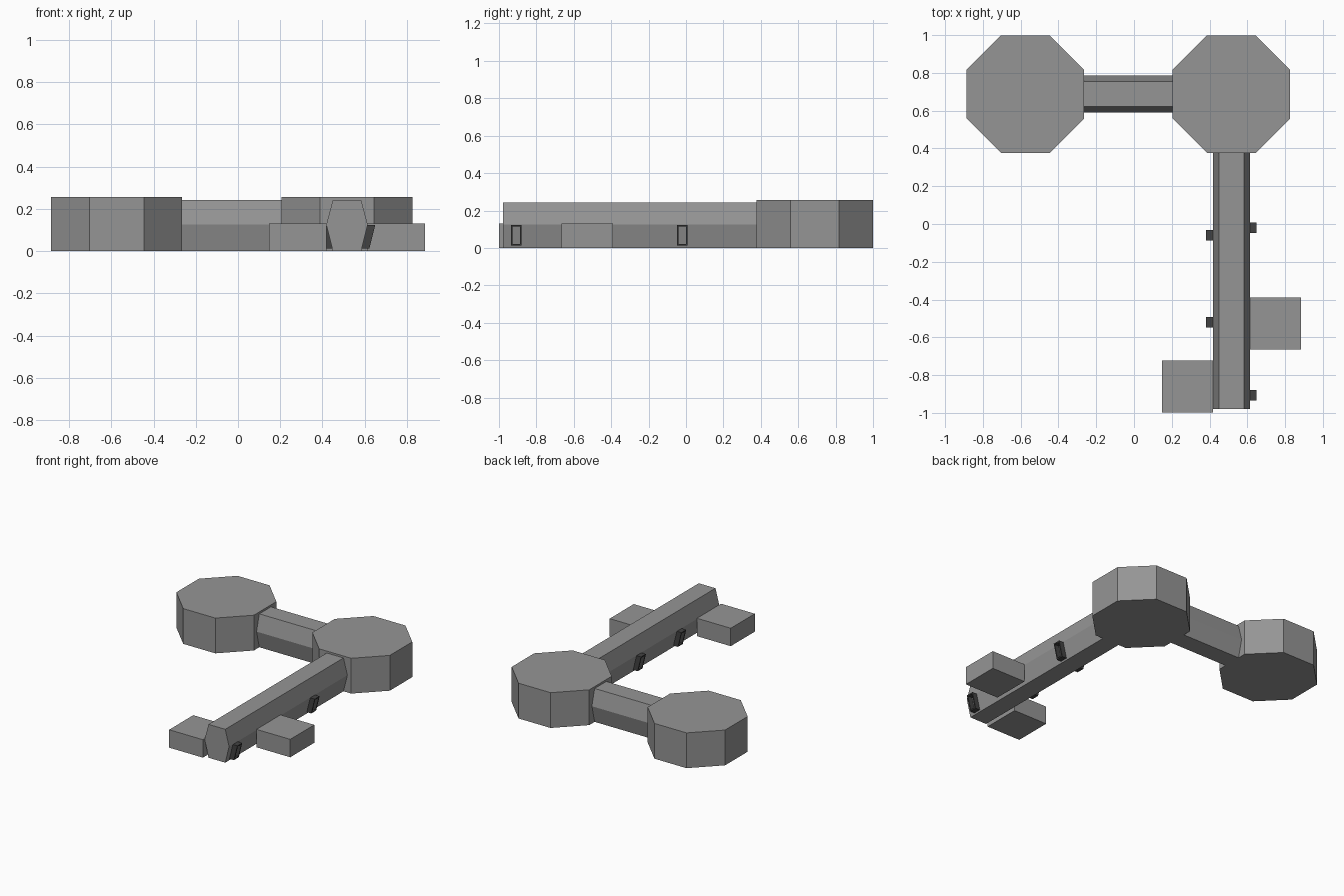
import bpy, bmesh, math

if "Cube" in bpy.data.objects:
    bpy.data.objects.remove(bpy.data.objects["Cube"])

CX, CY = 0.516, 0.688   # centre lines of the long and the link corridor
HALF, TOP, MID, HIGH = 0.098, 0.067, 0.125, 0.242


def material(name, value):
    mat = bpy.data.materials.new(name)
    mat.diffuse_color = (value, value, value, 1)
    mat.use_nodes = True
    mat.node_tree.nodes["Principled BSDF"].inputs["Base Color"].default_value = mat.diffuse_color
    return mat


hull = material("hull_grey", 0.30)
dark = material("dark_frame", 0.055)


def finish(bm, name, mat):
    bmesh.ops.recalc_face_normals(bm, faces=bm.faces)
    me = bpy.data.meshes.new(name)
    bm.to_mesh(me)
    bm.free()
    me.materials.append(mat)
    bpy.context.collection.objects.link(bpy.data.objects.new(name, me))


def prism(name, profile, to3d, a, b):
    """Extrude a 2D profile from a to b; to3d maps (u, v, w) to a position."""
    bm = bmesh.new()
    ends = [[bm.verts.new(to3d(u, v, w)) for u, v in profile] for w in (a, b)]
    n = len(profile)
    for i in range(n):
        j = (i + 1) % n
        bm.faces.new((ends[0][i], ends[0][j], ends[1][j], ends[1][i]))
    bm.faces.new(ends[0][::-1])
    bm.faces.new(ends[1])
    finish(bm, name, hull)


# Octagonal rooms
r = 0.311 / math.cos(math.pi / 8)
octagon = [(r * math.cos(math.pi / 8 + i * math.pi / 4),
            r * math.sin(math.pi / 8 + i * math.pi / 4)) for i in range(8)]
for name, x in (("left_room", -0.575), ("right_room", 0.516)):
    prism(name, octagon, lambda u, v, w, x=x: (x + u, CY + v, w), 0, 0.256)

# Hexagonal corridors
hexagon = [(-TOP, 0), (TOP, 0), (HALF, MID), (TOP, HIGH), (-TOP, HIGH), (-HALF, MID)]
prism("long_corridor", hexagon, lambda u, v, w: (CX + u, w, v), -0.979, 0.378)
prism("link_corridor", hexagon, lambda u, v, w: (w, CY + u, v), -0.265, 0.206)

# Side rooms, touching only the widest line of the corridor
side = [(HALF, 0), (0.369, 0), (0.369, 0.13), (HALF, 0.13)]
for name, s, y in (("left_side_room", -1, -0.861), ("right_side_room", 1, -0.527)):
    prism(name, side, lambda u, v, w, s=s, y=y: (CX + s * u, y + w, v), -0.138, 0.138)


# Leaning hollow door frames on the lower corridor walls
def door_frame(name, s, y):
    z0, z1, hw, t, depth = 0.012, 0.123, 0.028, 0.008, 0.036
    slope = (HALF - TOP) / MID
    bm = bmesh.new()
    rings = []
    for d in (0, depth):
        for k in (0, t):
            rings.append([bm.verts.new((CX + s * (TOP + slope * z + d), y + yy, z))
                          for yy, z in ((-hw + k, z0 + k), (hw - k, z0 + k),
                                        (hw - k, z1 - k), (-hw + k, z1 - k))])
    back_outer, back_inner, front_outer, front_inner = rings
    for p, q in ((back_outer, back_inner), (front_outer, front_inner),
                 (back_outer, front_outer), (back_inner, front_inner)):
        for i in range(4):
            j = (i + 1) % 4
            bm.faces.new((p[i], p[j], q[j], q[i]))
    finish(bm, name, dark)


for i, (s, y) in enumerate(((1, -0.02), (1, -0.907), (-1, -0.059), (-1, -0.521))):
    door_frame(f"door_frame_{i + 1}", s, y)
